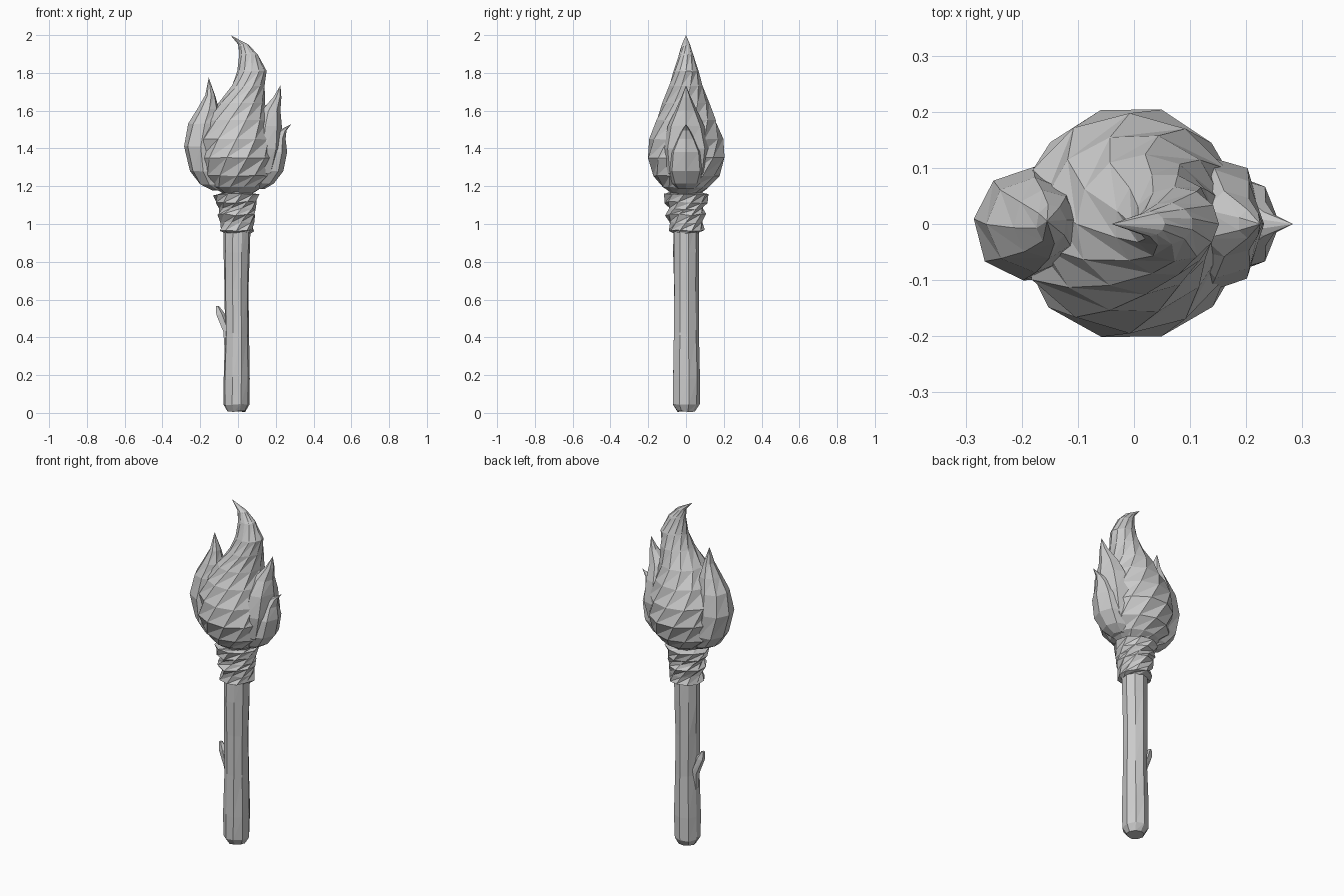
import bpy, bmesh, math, random
from mathutils import Vector

random.seed(4)


def loft(name, rings, sides, jitter=0.0, twist=0.0, phase=0.0):
    """Skin flat-faced rings (x_min, x_max, y_centre, y_half, z); zero-size rings become points."""
    bm = bmesh.new()
    loops = []
    for k, (x0, x1, yc, ry, z) in enumerate(rings):
        cx, rx = (x0 + x1) / 2, (x1 - x0) / 2
        if rx < 0.001:
            loops.append([bm.verts.new((cx, yc, z))])
            continue
        loop = []
        for i in range(sides):
            a = 2 * math.pi * i / sides + phase + twist * k
            s = 1 + random.uniform(-jitter, jitter)
            dz = random.uniform(-jitter, jitter) * 0.1
            loop.append(bm.verts.new((cx + rx * s * math.cos(a),
                                      yc + ry * s * math.sin(a), z + dz)))
        loops.append(loop)
    for a, b in zip(loops, loops[1:]):
        for i in range(sides):
            j = (i + 1) % sides
            if len(b) == 1:
                bm.faces.new((a[i], a[j], b[0]))
            elif len(a) == 1:
                bm.faces.new((a[0], b[j], b[i]))
            else:
                bm.faces.new((a[i], a[j], b[j]))
                bm.faces.new((a[i], b[j], b[i]))
    if len(loops[0]) > 1:
        bm.faces.new(loops[0][::-1])
    if len(loops[-1]) > 1:
        bm.faces.new(loops[-1])
    bmesh.ops.recalc_face_normals(bm, faces=bm.faces)
    mesh = bpy.data.meshes.new(name)
    bm.to_mesh(mesh)
    bm.free()
    obj = bpy.data.objects.new(name, mesh)
    bpy.context.collection.objects.link(obj)
    return obj


# Wooden handle with a chipped, rounded foot
loft("handle", [
    (-0.055, 0.04, 0, 0.048, 0.008),
    (-0.078, 0.06, 0, 0.072, 0.045),
    (-0.078, 0.062, 0, 0.074, 0.18),
    (-0.070, 0.058, 0, 0.068, 0.42),
    (-0.074, 0.058, 0, 0.066, 0.65),
    (-0.076, 0.064, 0, 0.070, 0.85),
    (-0.076, 0.068, 0, 0.070, 1.02),
], 9, jitter=0.03, phase=0.2)

# Broken twig on the left
loft("twig_stub", [
    (-0.070, -0.045, 0, 0.012, 0.28),
    (-0.082, -0.035, 0, 0.030, 0.43),
    (-0.120, -0.065, 0, 0.022, 0.52),
    (-0.119, -0.100, 0, 0.010, 0.565),
], 5)

# Crumpled cloth binding
loft("cloth_wrap", [
    (-0.065, 0.065, 0, 0.065, 0.955),
    (-0.100, 0.085, 0, 0.095, 0.965),
    (-0.088, 0.082, 0, 0.088, 1.01),
    (-0.112, 0.094, 0, 0.108, 1.05),
    (-0.098, 0.094, 0, 0.094, 1.08),
    (-0.116, 0.104, 0, 0.112, 1.115),
    (-0.126, 0.112, 0, 0.116, 1.155),
    (-0.085, 0.085, 0, 0.085, 1.165),
], 10, jitter=0.06, twist=0.3)

# Main flame, bending right then curling left at the tip
loft("main_flame", [
    (-0.07, 0.07, 0, 0.07, 1.155),
    (-0.14, 0.13, 0, 0.125, 1.195),
    (-0.19, 0.18, 0, 0.175, 1.255),
    (-0.21, 0.20, 0, 0.207, 1.35),
    (-0.205, 0.19, 0, 0.195, 1.45),
    (-0.165, 0.165, 0, 0.160, 1.55),
    (-0.105, 0.145, 0, 0.125, 1.64),
    (-0.035, 0.145, 0, 0.092, 1.73),
    (-0.005, 0.150, 0, 0.066, 1.81),
    (0.005, 0.105, 0, 0.038, 1.90),
    (0.000, 0.055, 0, 0.022, 1.95),
    (-0.040, -0.040, 0, 0, 2.0),
], 12, jitter=0.02, twist=math.pi / 12)

# Left side flame
loft("left_flame", [
    (-0.14, -0.04, 0, 0.05, 1.18),
    (-0.205, -0.06, 0, 0.075, 1.21),
    (-0.255, -0.08, 0, 0.100, 1.28),
    (-0.287, -0.09, 0, 0.102, 1.41),
    (-0.262, -0.09, 0, 0.085, 1.53),
    (-0.215, -0.10, 0, 0.062, 1.61),
    (-0.175, -0.120, 0, 0.036, 1.68),
    (-0.155, -0.155, 0.005, 0, 1.775),
], 8, jitter=0.025, twist=0.1, phase=math.pi / 8)

# Right side tongues: a tall one and a small outer one
loft("right_tall_flame", [
    (0.04, 0.13, 0, 0.06, 1.19),
    (0.06, 0.20, 0, 0.110, 1.27),
    (0.07, 0.232, 0, 0.125, 1.40),
    (0.09, 0.232, 0, 0.098, 1.52),
    (0.12, 0.225, 0, 0.060, 1.60),
    (0.185, 0.230, 0, 0.026, 1.67),
    (0.225, 0.225, 0, 0, 1.735),
], 7, jitter=0.02)
loft("right_small_flame", [
    (0.05, 0.14, 0, 0.05, 1.185),
    (0.08, 0.19, 0, 0.075, 1.215),
    (0.10, 0.240, 0, 0.095, 1.28),
    (0.12, 0.260, 0, 0.085, 1.38),
    (0.16, 0.252, 0, 0.050, 1.45),
    (0.215, 0.257, 0, 0.022, 1.495),
    (0.283, 0.283, 0, 0, 1.53),
], 7)
